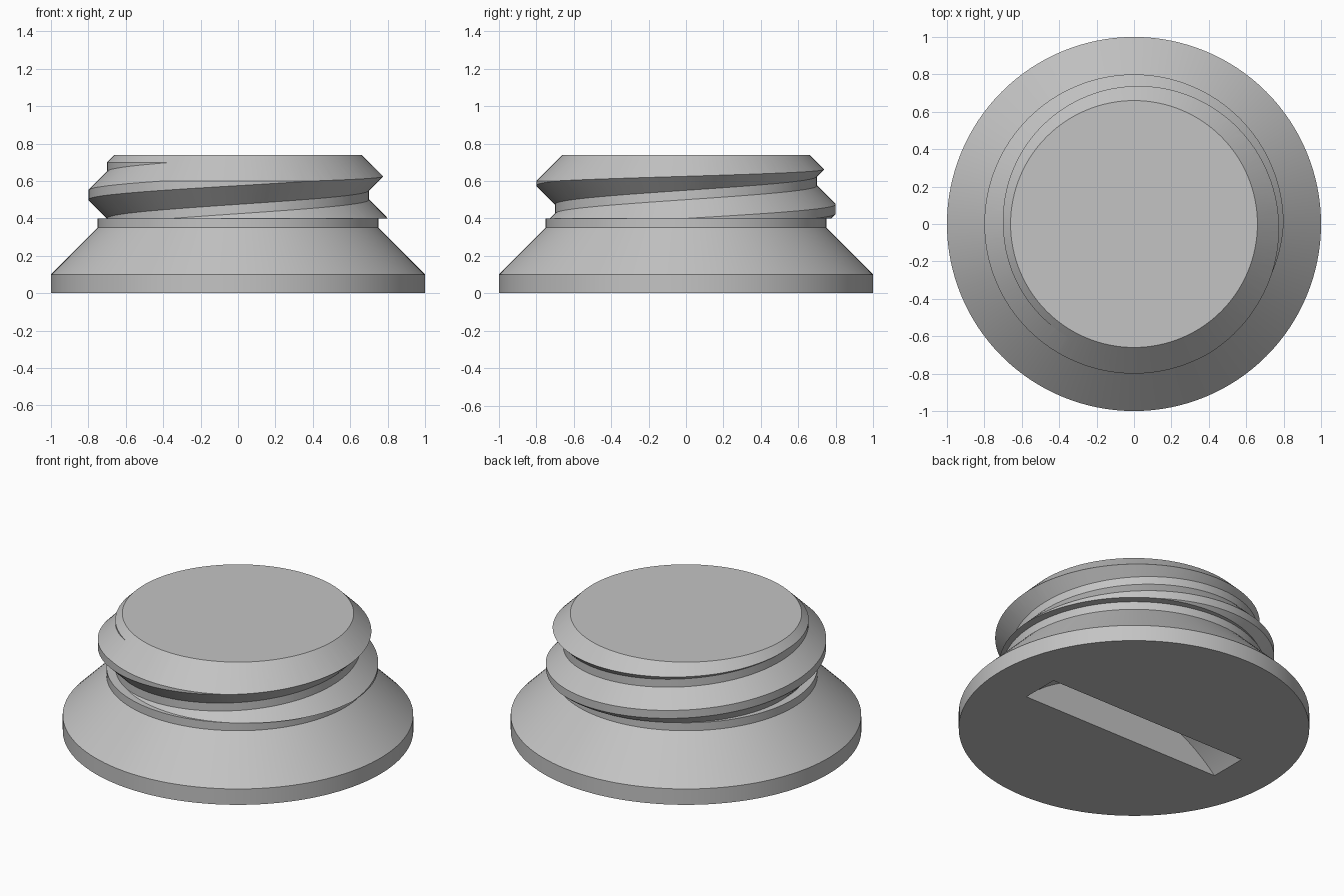
import bpy, bmesh, math
from mathutils import Matrix

if "Cube" in bpy.data.objects:
    bpy.data.objects.remove(bpy.data.objects["Cube"])

SEG = 128
PITCH = 0.30

grey = bpy.data.materials.new("plain_grey")
grey.diffuse_color = (0.55, 0.55, 0.55, 1)
grey.use_nodes = True
grey.node_tree.nodes["Principled BSDF"].inputs["Base Color"].default_value = grey.diffuse_color


def finish(bm, name):
    bmesh.ops.recalc_face_normals(bm, faces=bm.faces[:])
    me = bpy.data.meshes.new(name)
    bm.to_mesh(me)
    bm.free()
    me.materials.append(grey)
    ob = bpy.data.objects.new(name, me)
    bpy.context.collection.objects.link(ob)
    return ob


def lathe(name, profile):
    """Closed solid of revolution from (radius, z) pairs, capped at both ends."""
    bm = bmesh.new()
    rings = [[bm.verts.new((r * math.cos(2 * math.pi * k / SEG),
                            r * math.sin(2 * math.pi * k / SEG), z))
              for k in range(SEG)] for r, z in profile]
    for a, b in zip(rings, rings[1:]):
        for k in range(SEG):
            j = (k + 1) % SEG
            bm.faces.new((a[k], a[j], b[j], b[k]))
    bm.faces.new(rings[0][::-1])
    bm.faces.new(rings[-1])
    return finish(bm, name)


def boolean(ob, tool, operation):
    """Apply a boolean and remove the tool."""
    mod = ob.modifiers.new(operation, 'BOOLEAN')
    mod.operation = operation
    mod.solver = 'EXACT'
    mod.object = tool
    bpy.context.view_layer.objects.active = ob
    bpy.ops.object.modifier_apply(modifier=mod.name)
    bpy.data.objects.remove(tool, do_unlink=True)


def smooth(ob):
    bpy.ops.object.select_all(action='DESELECT')
    ob.select_set(True)
    bpy.context.view_layer.objects.active = ob
    bpy.ops.object.shade_smooth_by_angle(angle=math.radians(25))


# Flared base with rim and collar
base = lathe("flared_base", [(1.0, 0), (1.0, 0.10), (0.75, 0.35), (0.75, 0.40)])

# Coin slot in the underside: a wide disc standing on edge
bm = bmesh.new()
bmesh.ops.create_cone(bm, cap_ends=True, segments=SEG, radius1=0.99, radius2=0.99,
                      depth=0.24,
                      matrix=Matrix.Translation((0, 0, -0.70))
                      @ Matrix.Rotation(math.pi / 2, 4, 'X'))
boolean(base, finish(bm, "slot_cutter"), 'DIFFERENCE')

# Threaded neck: round core plus a helical ridge
neck = lathe("threaded_neck", [(0.70, -0.2), (0.70, 1.3)])

section = [(0.68, -0.145), (0.80, -0.025), (0.80, 0.025), (0.68, 0.145)]
bm = bmesh.new()
rings = []
for k in range(-SEG, 2 * SEG + 1):
    a = 2 * math.pi * k / SEG
    zc = 0.375 + PITCH * k / SEG
    rings.append([bm.verts.new((r * math.cos(a), r * math.sin(a), zc + dz))
                  for r, dz in section])
for a, b in zip(rings, rings[1:]):
    for i in range(4):
        j = (i + 1) % 4
        bm.faces.new((a[i], a[j], b[j], b[i]))
bm.faces.new(rings[0][::-1])
bm.faces.new(rings[-1])
boolean(neck, finish(bm, "thread_ridge"), 'UNION')

# Trim the neck to its height and chamfer the top, thread included
boolean(neck, lathe("neck_trim", [(1.0, 0.40), (0.66, 0.74)]), 'INTERSECT')

for ob in (base, neck):
    smooth(ob)
